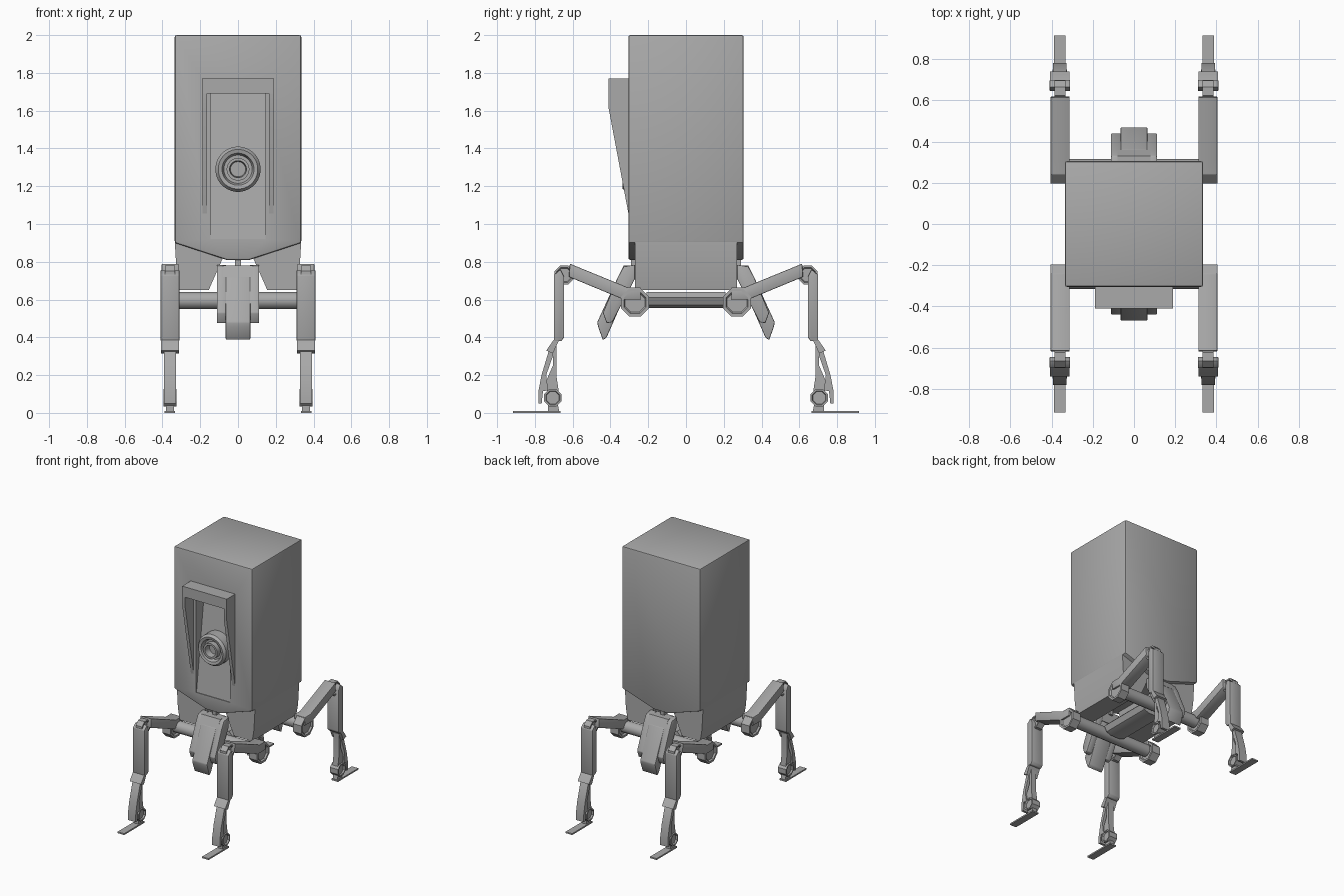
import bpy, bmesh, math

if "Cube" in bpy.data.objects:
    bpy.data.objects.remove(bpy.data.objects["Cube"])

grey = bpy.data.materials.new("plain grey")
grey.diffuse_color = (0.4, 0.4, 0.4, 1)
grey.use_nodes = True
grey.node_tree.nodes["Principled BSDF"].inputs["Base Color"].default_value = grey.diffuse_color


def finish(name, bm, mirror="", bevel=0.0, angle=35):
    """Turn a bmesh into a smooth-by-angle object, optionally mirrored across the origin."""
    bmesh.ops.remove_doubles(bm, verts=bm.verts, dist=1e-5)
    bmesh.ops.recalc_face_normals(bm, faces=bm.faces)
    if bevel:
        edges = [e for e in bm.edges if e.calc_face_angle(0) > 0.5]
        bmesh.ops.bevel(bm, geom=edges, offset=bevel, segments=2, profile=0.5, affect='EDGES')
    me = bpy.data.meshes.new(name)
    bm.to_mesh(me)
    bm.free()
    me.materials.append(grey)
    me.shade_smooth()
    me.set_sharp_from_angle(angle=math.radians(angle))
    ob = bpy.data.objects.new(name, me)
    bpy.context.collection.objects.link(ob)
    if mirror:
        m = ob.modifiers.new("mirror", 'MIRROR')
        m.use_axis = ("x" in mirror, "y" in mirror, False)
        m.use_mirror_merge = False
    return ob


def prism(name, pts, axis, lo, hi, **kw):
    """Extrude a profile: axis x takes (y, z) points, axis y takes (x, z) points."""
    bm = bmesh.new()
    put = (lambda p, t: (t, p[0], p[1])) if axis == "x" else (lambda p, t: (p[0], t, p[1]))
    a = [bm.verts.new(put(p, lo)) for p in pts]
    b = [bm.verts.new(put(p, hi)) for p in pts]
    bm.faces.new(a)
    bm.faces.new(b[::-1])
    for i in range(len(pts)):
        j = (i + 1) % len(pts)
        bm.faces.new((a[i], b[i], b[j], a[j]))
    return finish(name, bm, **kw)


def lathe(name, prof, axis, c, n=8, **kw):
    """Revolve (radius, position) points round an x or y axis through c."""
    bm = bmesh.new()
    rings = []
    for r, t in prof:
        ring = []
        for k in range(n):
            w = 2 * math.pi * (k + 0.5) / n
            u, v = r * math.cos(w), c[1] + r * math.sin(w)
            ring.append(bm.verts.new((t, c[0] + u, v) if axis == "x" else (c[0] + u, t, v)))
        rings.append(ring)
    for p, q in zip(rings, rings[1:]):
        for k in range(n):
            j = (k + 1) % n
            bm.faces.new((p[k], p[j], q[j], q[k]))
    bm.faces.new(rings[0][::-1])
    bm.faces.new(rings[-1])
    return finish(name, bm, **kw)


def joint(name, c, r, x0, x1):
    """Octagonal joint with a dished cap on both ends."""
    d = 0.012
    lathe(name, [(r * .7, x0 + d), (r * .8, x0), (r, x0), (r, x1), (r * .8, x1), (r * .7, x1 - d)],
          "x", c, mirror="xy")


# Tall body with a shallow V-shaped lower edge
body = prism("body", [(-.335, 2), (.335, 2), (.335, .9), (.06, .81), (-.06, .81), (-.335, .9)],
             "y", -.305, .305, bevel=.01)

# Recess in the front, deepest at the top
cutter = prism("recess_cutter", [(-.33, 1.69), (-.2, 1.69), (-.3, .92), (-.33, .92)], "x", -.145, .145)
cutter.hide_render = True
cut = body.modifiers.new("recess", 'BOOLEAN')
cut.operation = 'DIFFERENCE'
cut.object = cutter
bpy.context.view_layer.objects.active = body
bpy.ops.object.modifier_apply(modifier=cut.name)
bpy.data.objects.remove(cutter)
body.data.set_sharp_from_angle(angle=math.radians(35))

# Hood over the recess
prism("hood_top", [(-.3, 1.77), (-.41, 1.77), (-.41, 1.69), (-.3, 1.69)], "x", -.19, .19)
prism("hood_side", [(-.3, 1.768), (-.409, 1.768), (-.409, 1.61), (-.3, 1.03)], "x", .165, .189, mirror="x")

# Round lens
lathe("lens", [(.12, -.2), (.12, -.315), (.105, -.335), (.085, -.33), (.075, -.3), (.06, -.3),
               (.06, -.34), (.045, -.34), (.04, -.29)], "y", (0, 1.29), n=32)

# Lower skirts and belly
prism("skirt", [(.333, .95), (.333, .88), (.325, .74), (.31, .65), (.155, .65), (.08, .82), (.08, .95)],
      "y", -.27, .27, mirror="x")
prism("belly", [(-.1, .61), (-.07, .64), (.07, .64), (.1, .61), (.08, .57), (.04, .555), (-.04, .555), (-.08, .57)],
      "y", -.21, .21)

# Tilted pod, its cheeks and neck, front and back
prism("pod", [(-.28, .72), (-.32, .745), (-.36, .72), (-.47, .48), (-.465, .455), (-.44, .385), (-.42, .4)],
      "x", -.065, .065, mirror="y", bevel=.006)
prism("pod_cheek", [(-.27, .785), (-.33, .775), (-.36, .72), (-.44, .53), (-.42, .475), (-.39, .48), (-.27, .71)],
      "x", .062, .112, mirror="xy", bevel=.005)
prism("pod_bridge", [(-.26, .78), (-.33, .78), (-.36, .72), (-.28, .70)], "x", -.08, .08, mirror="y")
prism("neck", [(-.25, .84), (-.29, .84), (-.29, .76), (-.25, .76)], "x", -.016, .016, mirror="y")

# Hip axles and hip joints
lathe("hip_axle", [(.046, -.34), (.046, .34)], "x", (-.27, .595), n=12, mirror="y")
joint("hip_joint", (-.27, .585), .08, .335, .405)

# Thigh
prism("thigh", [(-.24, .665), (-.31, .665), (-.615, .79), (-.62, .72), (-.33, .6), (-.24, .6)],
      "x", .312, .405, mirror="xy", bevel=.005)
joint("knee_joint", (-.645, .73), .055, .333, .387)

# Shin with a bent end
prism("shin", [(-.7, .73), (-.665, .76), (-.645, .72), (-.645, .4), (-.66, .38), (-.7, .38)],
      "x", .31, .41, mirror="xy", bevel=.005)
prism("shin_end", [(-.685, .4), (-.705, .38), (-.74, .33), (-.705, .315), (-.67, .39)],
      "x", .312, .408, mirror="xy")

# Forked lower leg
prism("lower_leg_front", [(-.70, .37), (-.72, .35), (-.765, .2), (-.782, .11), (-.782, .05), (-.764, .05),
                          (-.757, .115), (-.73, .12), (-.74, .2), (-.705, .3)],
      "x", .327, .393, mirror="xy")
prism("lower_leg_back", [(-.685, .37), (-.705, .35), (-.705, .25), (-.74, .17), (-.735, .09), (-.67, .09), (-.685, .19)],
      "x", .337, .383, mirror="xy")
joint("ankle_joint", (-.705, .08), .05, .325, .395)

# Flat foot with its post
prism("foot_post", [(-.73, .05), (-.68, .05), (-.67, .005), (-.73, .005)], "x", .34, .38, mirror="xy")
prism("foot", [(-.915, 0), (-.915, .011), (-.665, .011), (-.665, 0)], "x", .333, .389, mirror="xy")
